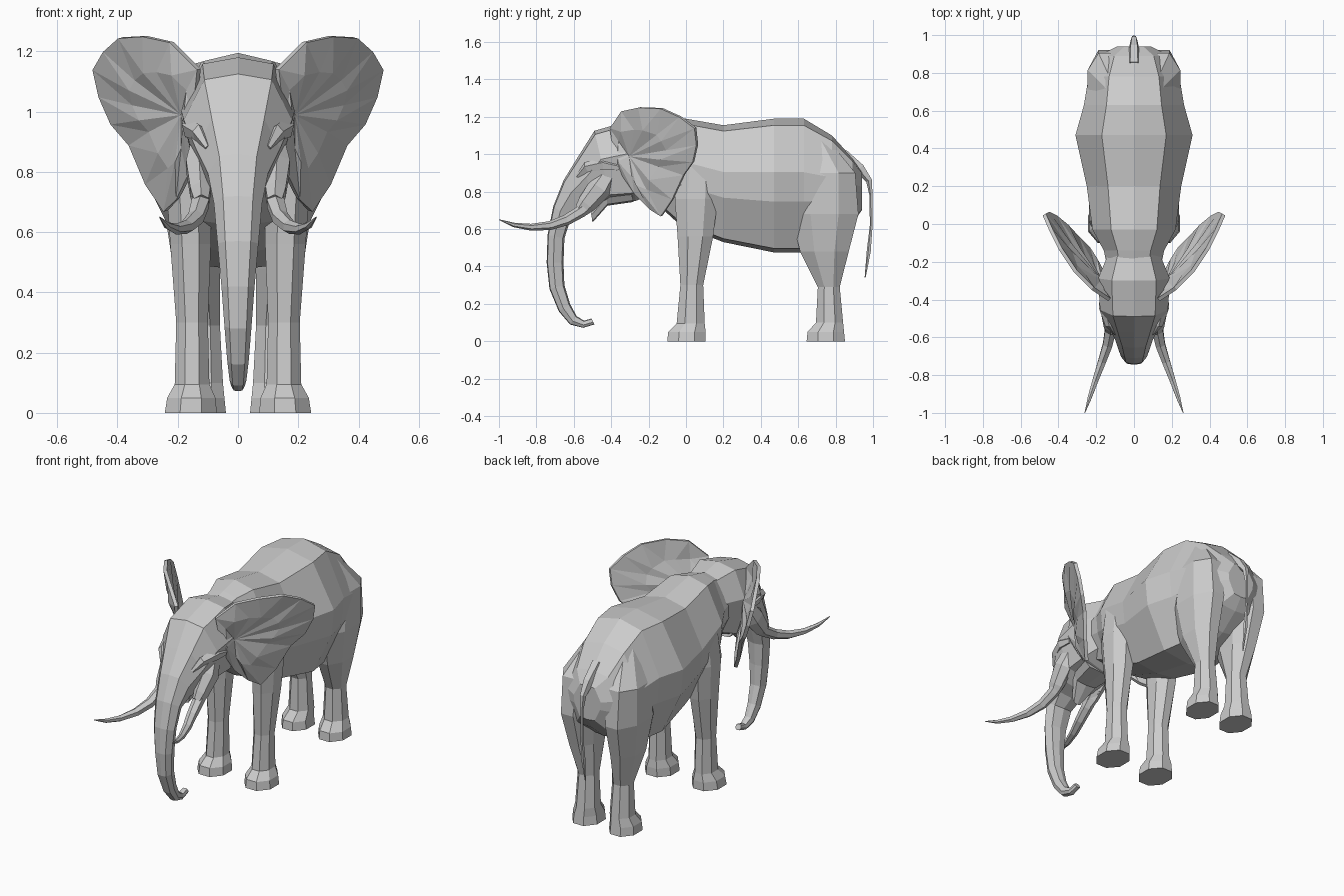
import bpy, bmesh, math
from mathutils import Vector

if "Cube" in bpy.data.objects:
    bpy.data.objects.remove(bpy.data.objects["Cube"])


def finish(name, bm, mirror=False, thick=0):
    bmesh.ops.recalc_face_normals(bm, faces=bm.faces)
    me = bpy.data.meshes.new(name)
    bm.to_mesh(me)
    bm.free()
    ob = bpy.data.objects.new(name, me)
    bpy.context.collection.objects.link(ob)
    if thick:
        s = ob.modifiers.new("thickness", 'SOLIDIFY')
        s.thickness, s.offset = thick, 0
    if mirror:
        ob.modifiers.new("mirror", 'MIRROR').use_bisect_axis[0] = False
    return ob


def loft(name, rings, mirror=False):
    """Skin a list of equal rings and cap both ends."""
    bm = bmesh.new()
    vs = [[bm.verts.new(p) for p in r] for r in rings]
    n = len(vs[0])
    for a, b in zip(vs, vs[1:]):
        for i in range(n):
            j = (i + 1) % n
            bm.faces.new((a[i], a[j], b[j], b[i]))
    bm.faces.new(vs[0])
    bm.faces.new(vs[-1])
    return finish(name, bm, mirror)


def slab_ring(half, top, bot, w):
    """Symmetric ring from a half profile of (width, height) fractions."""
    t, b = Vector((0, *top)), Vector((0, *bot))
    pts = half + [(-x, h) for x, h in half[-2:0:-1]]
    return [b.lerp(t, h) + Vector((x * w, 0, 0)) for x, h in pts]


def tube(name, path, sides=6, mirror=False, flat=1.0):
    """Tapered tube through (x, y, z, radius) points."""
    pts = [Vector(p[:3]) for p in path]
    rings = []
    for i, p in enumerate(path):
        t = (pts[min(i + 1, len(pts) - 1)] - pts[max(i - 1, 0)]).normalized()
        u = t.cross(Vector((1, 0, 0))).normalized()
        v = t.cross(u)
        rings.append([pts[i] + p[3] * (u * math.cos(a) + v * flat * math.sin(a))
                      for a in (2 * math.pi * k / sides for k in range(sides))])
    return loft(name, rings, mirror)


def leg(name, rows, sides=8):
    """Leg from rows of (z, x inner, x outer, y front, y back)."""
    k = 1 / math.cos(math.pi / sides)
    rings = []
    for z, x0, x1, y0, y1 in rows:
        rings.append([((x0 + x1) / 2 + (x1 - x0) / 2 * k * math.cos(a),
                       (y0 + y1) / 2 + (y1 - y0) / 2 * k * math.sin(a), z)
                      for a in (2 * math.pi * (i + .5) / sides for i in range(sides))])
    return loft(name, rings, True)


# Body: y, half width, top, bottom
body_half = [(0, 1), (.55, .95), (1, .6), (.95, .38), (.55, .03), (0, 0)]
body = [(-.28, .13, 1.13, .80), (-.14, .16, 1.17, .72), (-.03, .22, 1.195, .62),
        (.2, .25, 1.155, .53), (.47, .31, 1.19, .475), (.63, .265, 1.19, .475),
        (.78, .24, 1.10, .54), (.89, .19, .98, .63), (.94, .09, .91, .70)]
loft("body", [slab_ring(body_half, (y, t), (y, b), w) for y, w, t, b in body])

# Head running into trunk: front/top y z, rear/bottom y z, half width
head_half = [(0, 1), (.62, .95), (1, .6), (.75, .1), (0, 0)]
head = [(-.14, 1.15, -.15, .80, .13), (-.30, 1.18, -.27, .75, .19),
        (-.49, 1.125, -.40, .745, .18), (-.575, .99, -.47, .71, .14),
        (-.655, .86, -.55, .70, .10), (-.71, .72, -.615, .66, .08),
        (-.74, .57, -.65, .55, .068), (-.745, .42, -.655, .42, .055),
        (-.73, .28, -.65, .30, .045), (-.68, .16, -.62, .20, .036),
        (-.62, .09, -.585, .135, .028), (-.55, .072, -.545, .11, .022),
        (-.49, .09, -.505, .122, .018)]
loft("head_and_trunk", [slab_ring(head_half, (a, b), (c, d), w) for a, b, c, d, w in head])

# Lower jaw
jaw = [(-.30, .82, -.28, .745, .12), (-.43, .80, -.42, .725, .09), (-.51, .70, -.50, .635, .03)]
loft("jaw", [slab_ring(head_half, (a, b), (c, d), w) for a, b, c, d, w in jaw])

# Tusks, their fleshy sockets and the brow ridges
tube("tusk", [(.12, -.47, .77, .034), (.125, -.56, .695, .033), (.14, -.64, .648, .029),
              (.17, -.73, .618, .024), (.205, -.83, .61, .018), (.235, -.92, .622, .012),
              (.26, -.999, .65, .002)], 6, True)
tube("tusk_socket", [(.12, -.41, .90, .05), (.13, -.46, .82, .065),
                     (.125, -.53, .735, .052), (.122, -.56, .70, .038)], 6, True, .75)
tube("brow", [(.165, -.36, .93, .02), (.16, -.44, .945, .035), (.13, -.53, .93, .03),
              (.10, -.58, .88, .012)], 5, True, .8)

# Ears: rim, half-way ring and hub
rim = [(.13, -.40, 1.14), (.22, -.34, 1.23), (.31, -.25, 1.25), (.39, -.13, 1.245),
       (.44, -.03, 1.20), (.475, .05, 1.14), (.455, .06, 1.05), (.415, .04, .96),
       (.355, -.01, .89), (.30, -.07, .76), (.24, -.13, .67), (.20, -.19, .71),
       (.16, -.27, .79), (.15, -.37, .94)]
bm = bmesh.new()
hub = Vector((.18, -.30, .99))
outer = [bm.verts.new(p) for p in rim]
inner = [bm.verts.new(hub.lerp(Vector(p), .55) + Vector((.012, -.02 * (i % 2), 0)))
         for i, p in enumerate(rim)]
centre = bm.verts.new(hub)
for i in range(len(rim)):
    j = (i + 1) % len(rim)
    bm.faces.new((outer[i], outer[j], inner[j]))
    bm.faces.new((outer[i], inner[j], inner[i]))
    bm.faces.new((inner[i], inner[j], centre))
finish("ear", bm, True, .02)

# Legs
leg("front_leg", [(0, .07, .243, -.10, .105), (.05, .075, .235, -.095, .105),
                  (.095, .095, .21, -.05, .10), (.3, .10, .205, -.03, .092),
                  (.56, .09, .225, -.045, .145), (.76, .09, .238, -.06, .17),
                  (.95, .07, .225, -.04, .17), (1.08, .06, .15, .0, .12)])
leg("hind_leg", [(0, .04, .205, .645, .85), (.05, .045, .20, .65, .845),
                 (.1, .05, .18, .695, .84), (.29, .06, .17, .705, .822),
                 (.48, .06, .215, .61, .87), (.68, .05, .245, .56, .922),
                 (.90, .05, .245, .60, .905), (1.08, .05, .15, .62, .76)])

# Tail
tube("tail", [(0, .84, 1.0, .035), (0, .93, .925, .03), (0, .98, .86, .018), (0, .99, .78, .009),
              (0, .991, .62, .008), (0, .978, .48, .012), (0, .958, .34, .003)], 5)
